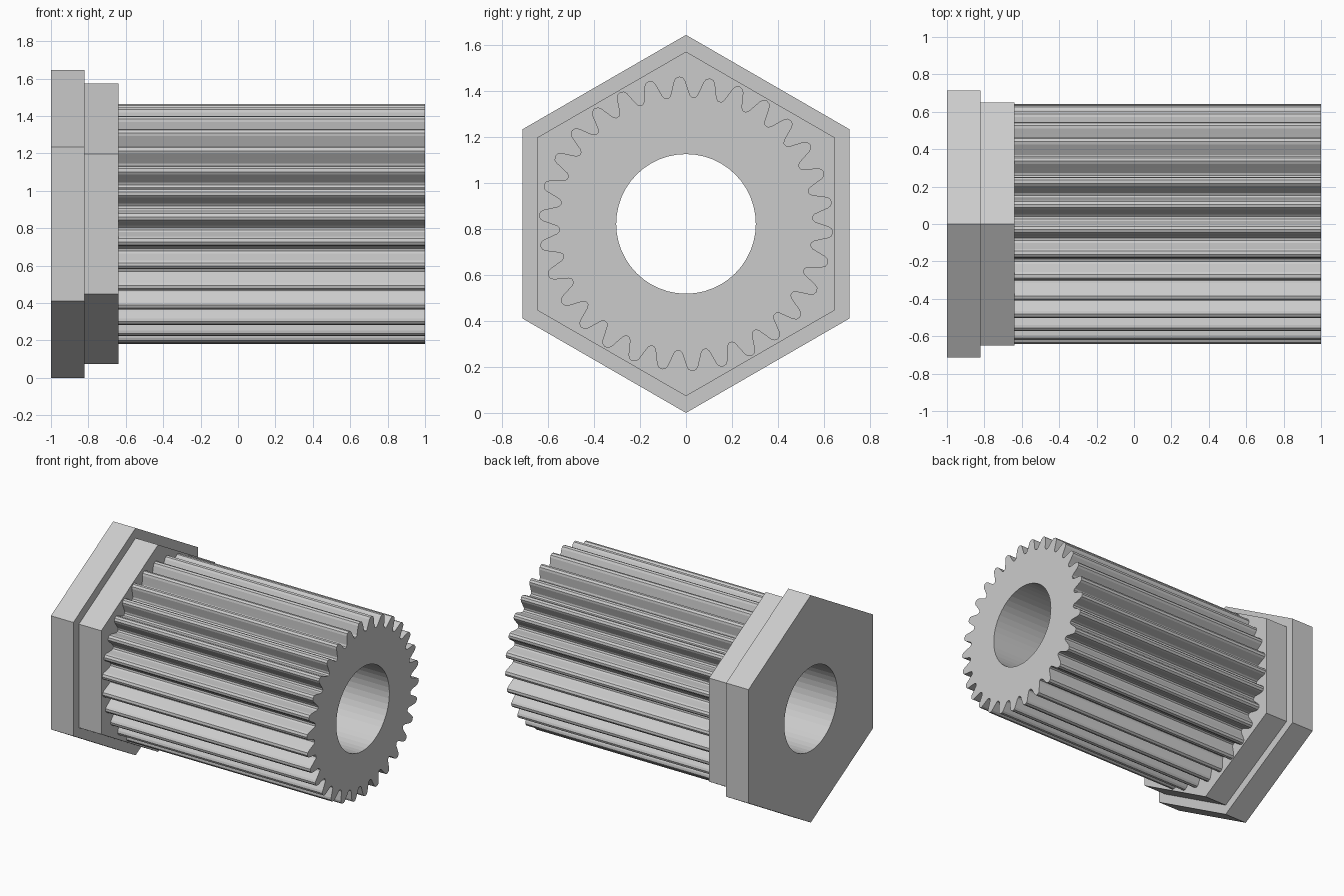
import bpy, bmesh, math

if "Cube" in bpy.data.objects:
    bpy.data.objects.remove(bpy.data.objects["Cube"])

AXIS_Z = 0.823
BORE_R = 0.304
BORE_SIDES = 48
TEETH = 30
PHASE = 2.6            # tilt of the first tooth from straight up, degrees

grey = bpy.data.materials.new("light_grey")
grey.diffuse_color = (0.6, 0.6, 0.6, 1)
grey.use_nodes = True
grey.node_tree.nodes["Principled BSDF"].inputs["Base Color"].default_value = grey.diffuse_color


def polar(deg, r):
    """Point across the axis, angle measured from +z towards -y."""
    a = math.radians(deg)
    return (-r * math.sin(a), AXIS_Z + r * math.cos(a))


def ring(n, r):
    return [polar(360 * i / n, r) for i in range(n)]


def bored_prism(name, outline, x0, x1):
    """Extrude an outline with the round bore along x."""
    bm = bmesh.new()
    edges = []
    for loop in (outline, ring(BORE_SIDES, BORE_R)):
        vs = [bm.verts.new((x0, y, z)) for y, z in loop]
        edges += [bm.edges.new((vs[i - 1], vs[i])) for i in range(len(vs))]
    bmesh.ops.triangle_fill(bm, edges=edges, use_beauty=True, normal=(-1, 0, 0))
    out = bmesh.ops.extrude_face_region(bm, geom=bm.faces[:], use_keep_orig=True)
    moved = [g for g in out["geom"] if isinstance(g, bmesh.types.BMVert)]
    bmesh.ops.translate(bm, verts=moved, vec=(x1 - x0, 0, 0))
    bmesh.ops.recalc_face_normals(bm, faces=bm.faces[:])
    mesh = bpy.data.meshes.new(name)
    bm.to_mesh(mesh)
    bm.free()
    mesh.materials.append(grey)
    obj = bpy.data.objects.new(name, mesh)
    bpy.context.collection.objects.link(obj)
    return obj


# Hexagonal head and the slightly smaller hexagonal collar
bored_prism("hex_head", ring(6, 0.823), -1.0, -0.82)
bored_prism("hex_collar", ring(6, 0.75), -0.82, -0.64)

# Toothed shaft: one rounded tooth repeated around the axis
tooth = [(-5.3, 0.552), (-4.3, 0.562), (-3.3, 0.59), (-2.3, 0.622), (-1.5, 0.636),
         (0, 0.642),
         (1.5, 0.636), (2.3, 0.622), (3.3, 0.59), (4.3, 0.562), (5.3, 0.552)]
outline = [polar(PHASE + k * 360 / TEETH + a, r) for k in range(TEETH) for a, r in tooth]
bored_prism("toothed_shaft", outline, -0.64, 1.0)
